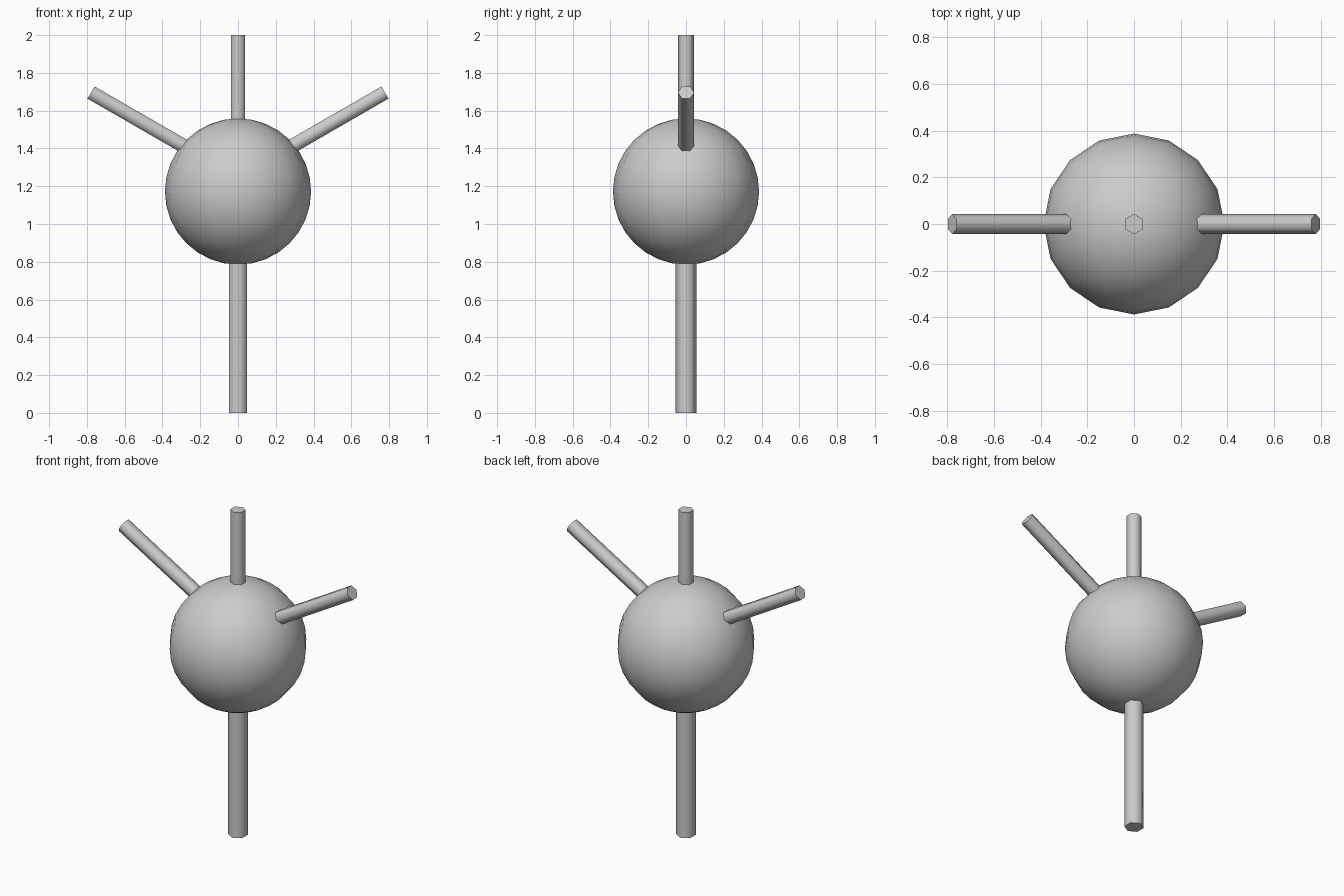
import bpy
from math import radians, sin, cos
from mathutils import Vector

if "Cube" in bpy.data.objects:
    bpy.data.objects.remove(bpy.data.objects["Cube"])


def smooth(ob, angle):
    bpy.context.view_layer.objects.active = ob
    ob.select_set(True)
    bpy.ops.object.shade_smooth_by_angle(angle=radians(angle))
    ob.select_set(False)


def rod(name, start, end, radius):
    """Six-sided rod between two points in the XZ plane, corners along y."""
    start, end = Vector(start), Vector(end)
    axis = end - start
    bpy.ops.mesh.primitive_cylinder_add(vertices=6, radius=radius, depth=axis.length,
                                        location=(start + end) / 2)
    ob = bpy.context.object
    ob.name = name
    ob.rotation_euler = Vector((0, 0, 1)).rotation_difference(axis).to_euler()
    smooth(ob, 61)
    return ob


# Round body
bpy.ops.mesh.primitive_uv_sphere_add(segments=16, ring_count=16, radius=0.387,
                                     location=(0, 0, 1.172))
body = bpy.context.object
body.name = "body"
smooth(body, 40)

# Lower stem and top rod
rod("lower_stem", (0, 0, 0), (0, 0, 0.82), 0.055)
rod("top_rod", (0, 0, 1.52), (0, 0, 2.0), 0.043)

# Mirrored side rods, tilted up 30 degrees
length = 0.6
for side, label in ((1, "right"), (-1, "left")):
    tip = Vector((side * 0.778, 0, 1.696))
    base = tip - length * Vector((side * cos(radians(30)), 0, sin(radians(30))))
    rod(label + "_side_rod", base, tip, 0.043)
